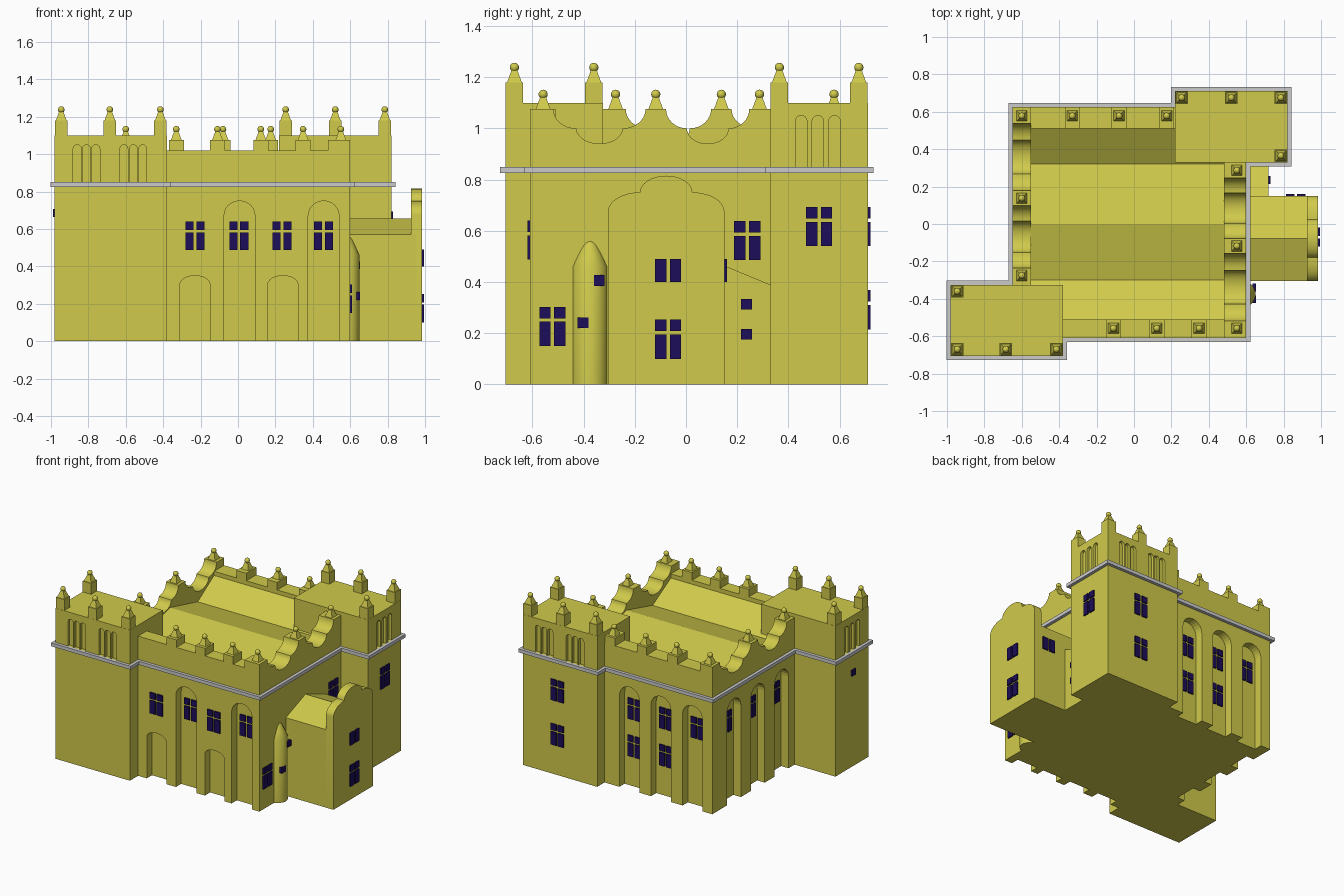
import bpy, bmesh, math
from mathutils import Vector, Matrix

if "Cube" in bpy.data.objects:
    bpy.data.objects.remove(bpy.data.objects["Cube"])

def material(name, col):
    m = bpy.data.materials.new(name)
    m.diffuse_color = (*col, 1)
    m.use_nodes = True
    m.node_tree.nodes["Principled BSDF"].inputs["Base Color"].default_value = m.diffuse_color
    return m

STONE = material("yellow_stone", (0.63, 0.59, 0.07))
GLASS = material("navy_glass", (0.012, 0.004, 0.10))

def box(bm, x0, x1, y0, y1, z0, z1):
    m = Matrix.Translation(((x0+x1)/2, (y0+y1)/2, (z0+z1)/2)) @ Matrix.Diagonal((x1-x0, y1-y0, z1-z0, 1))
    bmesh.ops.create_cube(bm, size=1, matrix=m)

def prism(bm, pts, axis, a, b):
    """Extrude a (u, z) profile along x or y from a to b."""
    place = (lambda u, z, t: (t, u, z)) if axis == 'x' else (lambda u, z, t: (u, t, z))
    r0 = [bm.verts.new(place(u, z, a)) for u, z in pts]
    r1 = [bm.verts.new(place(u, z, b)) for u, z in pts]
    n = len(pts)
    faces = [bm.faces.new(r0), bm.faces.new(r1)]
    for i in range(n):
        faces.append(bm.faces.new((r0[i], r0[(i+1) % n], r1[(i+1) % n], r1[i])))
    bmesh.ops.recalc_face_normals(bm, faces=faces)

def finish(name, bm, mat=None, smooth=False):
    me = bpy.data.meshes.new(name)
    bm.to_mesh(me)
    bm.free()
    ob = bpy.data.objects.new(name, me)
    bpy.context.collection.objects.link(ob)
    if mat:
        me.materials.append(mat)
    if smooth:
        bpy.ops.object.select_all(action='DESELECT')
        ob.select_set(True)
        bpy.context.view_layer.objects.active = ob
        bpy.ops.object.shade_smooth_by_angle(angle=math.radians(35))
    return ob

def carve(ob, cut_bm):
    """Subtract the cutter mesh, then drop the cutter."""
    cut = finish("cutter", cut_bm)
    cut.hide_render = True
    mod = ob.modifiers.new("carve", 'BOOLEAN')
    mod.operation, mod.solver, mod.object = 'DIFFERENCE', 'EXACT', cut
    bpy.context.view_layer.objects.active = ob
    bpy.ops.object.modifier_apply(modifier=mod.name)
    bpy.data.objects.remove(cut)

def arch(c, w, z0, z1, rise, n=12):
    """Arched opening outline: straight jambs and an elliptical head."""
    head = [(c + w/2*math.cos(math.pi*i/n), z1 - rise + rise*math.sin(math.pi*i/n)) for i in range(n+1)]
    return [(c - w/2, z0), (c + w/2, z0)] + head

# Main block with arched recesses on front, back and left
X0, X1, Y0, Y1, D = -0.65, 0.60, -0.61, 0.625, 0.06
bm = bmesh.new()
box(bm, X0, X1, Y0, Y1, 0, 0.85)
body = finish("main_block", bm, STONE)
cut = bmesh.new()
for c in (-0.23, 0.24):
    prism(cut, arch(c, 0.16, -0.1, 0.35, 0.045), 'y', Y0 - 0.1, Y0 + D)
for c in (0.008, 0.458):
    prism(cut, arch(c, 0.165, -0.1, 0.75, 0.08), 'y', Y0 - 0.1, Y0 + D)
for c in (0.02, -0.235, -0.49):
    prism(cut, arch(c, 0.16, -0.1, 0.75, 0.08), 'y', Y1 - D, Y1 + 0.1)
for c in (0.375, 0.10, -0.175):
    prism(cut, arch(c, 0.16, -0.1, 0.75, 0.08), 'x', X0 - 0.1, X0 + D)
carve(body, cut)

# Corner towers with triple blind arches above the cornice
T1, T2 = (-0.98, -0.38, -0.705, -0.325), (0.22, 0.82, 0.33, 0.71)
for name, (x0, x1, y0, y1), s in (("front_tower", T1, -1), ("back_tower", T2, 1)):
    bm = bmesh.new()
    box(bm, x0, x1, y0, y1, 0, 1.10)
    tower = finish(name, bm, STONE)
    cut = bmesh.new()
    ye, xe, mid = (y0, x0, -0.515) if s < 0 else (y1, x1, 0.515)
    for d in (-0.05, 0, 0.05):
        for c in ((-0.81, -0.56) if s < 0 else (0.40, 0.65)):
            prism(cut, arch(c + d, 0.042, 0.85, 1.05, 0.021, 8), 'y', ye - 0.02, ye + 0.02)
        prism(cut, arch(mid + d*1.3, 0.045, 0.85, 1.05, 0.022, 8), 'x', xe - 0.02, xe + 0.02)
    carve(tower, cut)

# Grey cornice around all three masses
bm = bmesh.new()
for x0, x1, y0, y1 in ((X0, X1, Y0, Y1), T1, T2):
    box(bm, x0 - 0.022, x1 + 0.022, y0 - 0.022, y1 + 0.022, 0.825, 0.85)
finish("cornice", bm)

# Folded roof: ridges at the middle and against the parapets
bm = bmesh.new()
prism(bm, [(-0.51, 0.84), (0.51, 0.84), (0.51, 0.99), (0.32, 0.87), (0, 0.95), (-0.30, 0.87), (-0.51, 0.99)],
      'x', X0 + 0.1, X1 - 0.12)
finish("roof", bm, STONE)

# Front and back parapets with merlons
FX, BX = (-0.11, 0.122, 0.348), (-0.33, -0.08, 0.175)
bm = bmesh.new()
box(bm, -0.38, X1, Y0, -0.51, 0.85, 1.02)
box(bm, X0, 0.22, 0.51, Y1, 0.85, 1.02)
for x in FX:
    box(bm, x - 0.04, x + 0.04, Y0, -0.51, 1.0, 1.075)
for x in BX:
    box(bm, x - 0.04, x + 0.04, 0.51, Y1, 1.0, 1.075)
finish("parapets", bm, STONE)

# Scalloped end parapets
def swoop(a, b, n=8):
    q = 0.25*(b - a)
    side = [(q*(1 - math.cos(t)), 1.075 - 0.075*math.sin(t)) for t in (math.pi/2*i/n for i in range(n+1))]
    m, w = (a + b)/2, (b - a)/2 - q
    bowl = [(m - w*math.cos(math.pi*i/14), 1.0 - 0.06*math.sin(math.pi*i/14)) for i in range(1, 14)]
    return [(a + u, z) for u, z in side] + bowl + [(b - u, z) for u, z in reversed(side)]

RY, LY = (-0.558, -0.118, 0.287), (-0.275, 0.138, 0.578)
for name, ys, y0, y1, x0, x1 in (("right_parapet", RY, Y0, 0.33, X1 - 0.12, X1),
                                 ("left_parapet", LY, -0.325, Y1, X0, X0 + 0.1)):
    top = [(y0, 1.075)]
    for a, b in zip(ys, ys[1:]):
        top += swoop(a + 0.04, b - 0.04)
    top.append((y1, 1.075))
    bm = bmesh.new()
    prism(bm, [(y1, 0.85), (y0, 0.85)] + top, 'x', x0, x1)
    finish(name, bm, STONE, True)

# Pinnacles: tapered base and ball
bm = bmesh.new()
def pinnacle(x, y, z):
    bmesh.ops.create_cone(bm, cap_ends=True, segments=4, radius1=0.042, radius2=0.016, depth=0.05,
        matrix=Matrix.Translation((x, y, z + 0.022)) @ Matrix.Rotation(math.pi/4, 4, 'Z'))
    bmesh.ops.create_uvsphere(bm, u_segments=14, v_segments=10, radius=0.018,
        matrix=Matrix.Translation((x, y, z + 0.058)))
for x in FX + (0.55,):
    pinnacle(x, -0.558, 1.075)
for x in BX + (-0.6,):
    pinnacle(x, 0.578, 1.075)
for y in RY[1:]:
    pinnacle(0.55, y, 1.075)
for y in LY[:2]:
    pinnacle(-0.6, y, 1.075)
for x, y in ((-0.945, -0.36), (-0.945, -0.67), (-0.685, -0.67), (-0.415, -0.67),
             (0.255, 0.675), (0.52, 0.675), (0.785, 0.675), (0.785, 0.365)):
    box(bm, x - 0.034, x + 0.034, y - 0.034, y + 0.034, 1.05, 1.18)
    pinnacle(x, y, 1.18)
finish("pinnacles", bm, STONE, True)

# Annexe on the right, its curved gable and the lean-to
bm = bmesh.new()
C, W, GX = -0.0775, 0.2275, 0.985
prism(bm, [(C - W, 0), (C + W, 0), (C + W, 0.57), (C, 0.655), (C - W, 0.57)], 'x', X1 - 0.02, GX - 0.03)
finish("annexe", bm, STONE)
half = [(W - 0.125*(1 - math.cos(t)), 0.675 + 0.075*math.sin(t)) for t in (math.pi/2*i/8 for i in range(9))]
half += [(0.1025*math.cos(t), 0.75 + 0.065*math.sin(t)) for t in (math.pi/2*i/8 for i in range(1, 9))]
bm = bmesh.new()
prism(bm, [(C - W, 0), (C + W, 0)] + [(C + u, z) for u, z in half] + [(C - u, z) for u, z in half[-2::-1]],
      'x', GX - 0.06, GX)
finish("annexe_gable", bm, STONE, True)
bm = bmesh.new()
prism(bm, [(0.14, 0), (0.34, 0), (0.34, 0.385), (0.14, 0.468)], 'x', X1 - 0.02, 0.72)
finish("lean_to", bm, STONE)

# Round stair turret with pointed cap
bm = bmesh.new()
prof = [(0.07, 0), (0.07, 0.46), (0.05, 0.505), (0.03, 0.545), (0.013, 0.568), (0, 0.575)]
vs = [bm.verts.new((0.58 + r, -0.375, z)) for r, z in prof]
es = [bm.edges.new(p) for p in zip(vs, vs[1:])]
bmesh.ops.spin(bm, geom=vs + es, cent=(0.58, -0.375, 0), axis=(0, 0, 1), angle=math.tau, steps=28)
bmesh.ops.remove_doubles(bm, verts=bm.verts, dist=1e-4)
bmesh.ops.holes_fill(bm, edges=[e for e in bm.edges if e.is_boundary])
bmesh.ops.recalc_face_normals(bm, faces=bm.faces)
finish("stair_turret", bm, STONE, True)

# Windows: four, two or one pane on a wall plane
bm = bmesh.new()
def pane(axis, p, u0, u1, z0, z1):
    if axis == 'x':
        box(bm, p - 0.01, p + 0.01, u0, u1, z0, z1)
    else:
        box(bm, u0, u1, p - 0.01, p + 0.01, z0, z1)
def window(axis, p, u, z, rows=((0, 0.095), (0.108, 0.153))):
    for a, b in rows:
        for s in (-0.051, 0.007):
            pane(axis, p, u + s, u + s + 0.044, z + a, z + b)
PAIR = ((0, 0.09),)
for x in (-0.23, 0.235):
    window('y', Y0, x, 0.487)
for x in (0.005, 0.457):
    window('y', Y0 + D, x, 0.487)
for x in (0.02, -0.235, -0.49):
    window('y', Y1 - D, x, 0.487)
for x in (0.02, -0.235):
    window('y', Y1 - D, x, 0.215)
for y in (0.375, 0.10, -0.175):
    window('x', X0 + D, y, 0.487)
for z in (0.54, 0.215):
    window('y', 0.71, 0.54, z)
window('x', 0.82, 0.52, 0.54)
window('x', X1, -0.522, 0.15)
window('x', X1, 0.239, 0.485)
window('x', GX, -0.07, 0.10)
window('x', GX, -0.07, 0.40, PAIR)
window('y', C + W, 0.865, 0.40, PAIR)
for z in (0.175, 0.292):
    pane('x', 0.72, 0.214, 0.257, z, z + 0.042)
pane('x', -0.98, -0.55, -0.507, 0.665, 0.708)
pane('x', 0.643, -0.36, -0.318, 0.385, 0.427)
pane('x', 0.643, -0.423, -0.381, 0.22, 0.262)
finish("windows", bm, GLASS)
